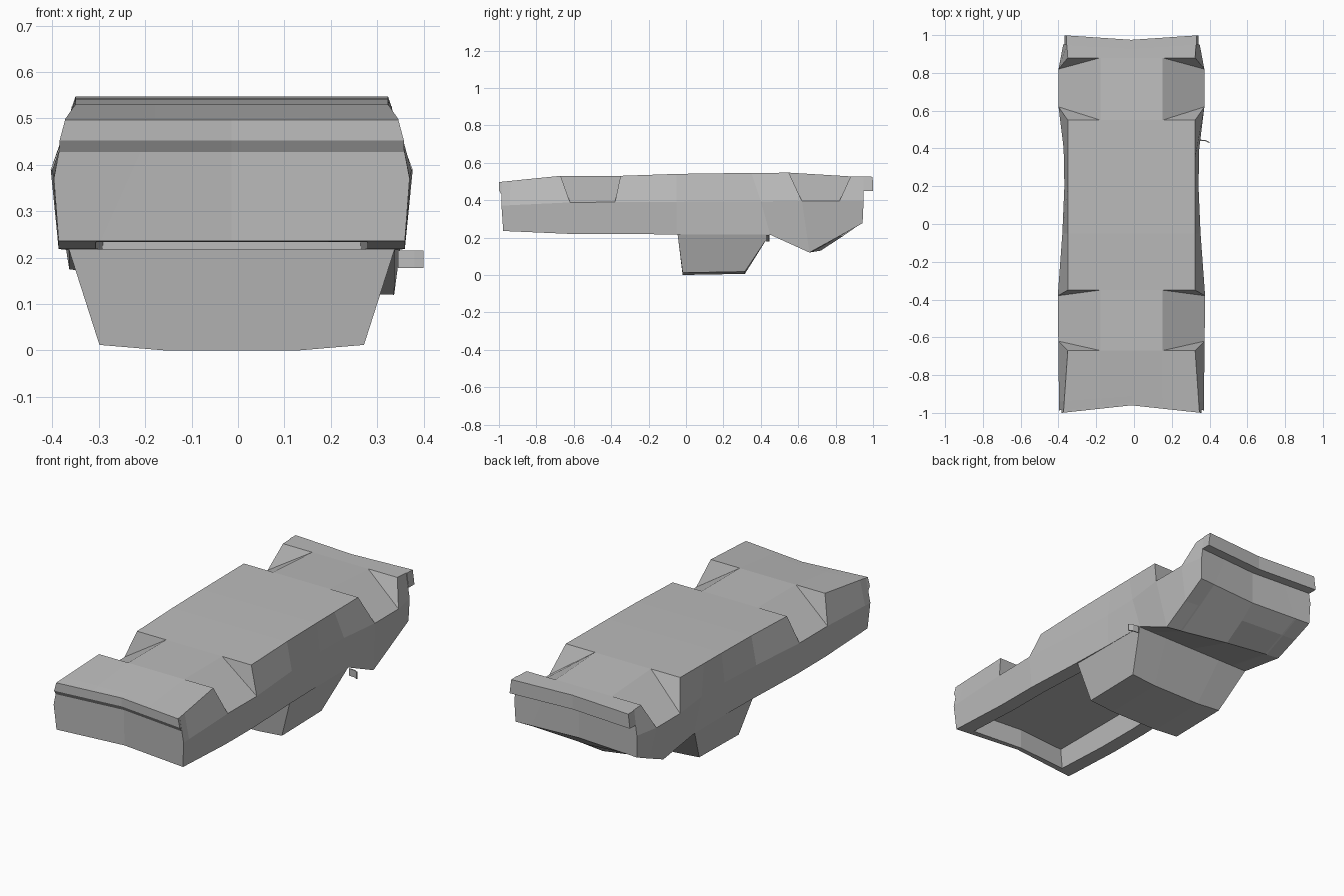
import bpy
import bmesh

cube = bpy.data.objects.get("Cube")
if cube:
    bpy.data.objects.remove(cube, do_unlink=True)

CENTRE = -0.0135

paint = bpy.data.materials.new("plain grey")
paint.use_nodes = True
grey = (0.5, 0.5, 0.5, 1)
paint.diffuse_color = grey
paint.node_tree.nodes["Principled BSDF"].inputs["Base Color"].default_value = grey


def loft(name, rings, caps, offset=CENTRE):
    """Skin closed rings of points, merging points that coincide."""
    bm = bmesh.new()
    verts = {}

    def vert(p):
        key = tuple(round(c, 5) for c in p)
        if key not in verts:
            verts[key] = bm.verts.new(key)
        return verts[key]

    def face(points):
        unique = list(dict.fromkeys(vert(p) for p in points))
        if len(unique) > 2 and not bm.faces.get(unique):
            bm.faces.new(unique)

    count = len(rings[0])
    for a, b in zip(rings, rings[1:]):
        for i in range(count):
            j = (i + 1) % count
            face((a[i], a[j], b[j], b[i]))
    for ring in (rings[0], rings[-1]):
        for cap in caps:
            face([ring[i] for i in cap])
    bmesh.ops.recalc_face_normals(bm, faces=bm.faces)
    mesh = bpy.data.meshes.new(name)
    bm.to_mesh(mesh)
    bm.free()
    mesh.materials.append(paint)
    obj = bpy.data.objects.new(name, mesh)
    obj.location.x = offset
    bpy.context.collection.objects.link(obj)
    return obj


def curve(keys):
    """Piecewise linear function through (y, value) keys."""
    def value(y):
        for (y0, v0), (y1, v1) in zip(keys, keys[1:]):
            if y <= y1:
                t = max(0, (y - y0) / (y1 - y0))
                return v0 + t * (v1 - v0)
        return keys[-1][1]
    return value


# Long outlines of the overturned body
top_z = curve([(-1, .497), (-.67, .53), (-.35, .53), (0, .542), (.55, .547), (.88, .527), (1, .525)])
mid_z = curve([(-1, .37), (-.62, .388), (.62, .395)])
low_z = curve([(-1, .237), (-.7, .22), (.45, .215), (.72, .13), (.95, .28)])
top_w = curve([(-1, .36), (-.67, .337), (.88, .337), (1, .345)])
mid_w = curve([(-1, .383), (-.38, .39), (-.1, .368), (.2, .355), (.45, .36), (.62, .386), (.82, .386), (1, .352)])
low_w = curve([(-1, .373), (-.38, .373), (-.1, .36), (.2, .352), (.72, .35), (.95, .358)])
crumple = curve([(.45, 0), (.72, 1), (.94, 0)])
ARCH_X, BED_Z = .165, .34


def bow(x, amount):
    """Pull the middle of an end inward."""
    return amount * (1 - abs(x) / .37)


def body_ring(yt, ym, yl, arch=False, deep=False, bend=0):
    zl, w = low_z(yl), low_w(yl)
    floor = BED_Z if deep else zl

    def half(s):
        edge = ARCH_X if arch else top_w(yt)
        # the hood fold is bent differently on each side
        dy, dz = (-.06, -.01) if s > 0 else (-.01, .045)
        dy, dz = dy * crumple(yl), dz * crumple(yl)
        rim = w - .08
        k = rim / w
        return [(s * ARCH_X, yt, top_z(yt)),
                (s * edge, yt, top_z(yt)),
                (s * mid_w(ym), ym, mid_z(ym)),
                (s * w, yl + dy, zl + dz),
                (s * rim, yl + dy * k, zl + dz * k),
                (s * (rim - .01), yl + dy * k, floor + dz * k)]

    ring = [(0, yt, top_z(yt))] + half(1) + [(0, yl, floor)] + half(-1)[::-1]
    return [(x, y + bow(x, bend), z) for x, y, z in ring]


# Body with sunken bed, sloped wheel wells and folded hood
rings = [body_ring(-.985, -.985, -.977, bend=.04)]
rings += [body_ring(-.94, -.94, -.94, deep=d, bend=.03) for d in (False, True)]
rings += [body_ring(-.67, -.62, -.62, a, True) for a in (False, True)]
rings += [body_ring(-.35, -.38, -.38, a, True) for a in (True, False)]
rings += [body_ring(-.05, -.05, -.05, deep=d) for d in (True, False)]
rings += [body_ring(.2, .2, .2), body_ring(.35, .4, .45)]
rings += [body_ring(.55, .62, .72, a) for a in (False, True)]
rings += [body_ring(.88, .82, .84, a) for a in (True, False)]
rings += [body_ring(.95, .95, .945, bend=-.025)]
loft("truck_body", rings,
     [(0, 1, 6, 7), (1, 2, 3, 4, 5, 6), (0, 7, 8, 13), (13, 8, 9, 10, 11, 12)])


# Cab, tapering to a slightly crowned roof
def cab_loop(w, back, front, z, crown):
    xs = (-w, -w / 2, w / 2, w)
    zs = (z, z - crown, z - crown, z)
    rear = [(x, back, h) for x, h in zip(xs, zs)]
    nose = [(x, front, h + crown / 2) for x, h in zip(xs, zs)]
    return rear + nose[::-1]


loft("cab", [cab_loop(.351, -.045, .448, .218, 0), cab_loop(.285, -.018, .315, .012, .012)],
     [(0, 1, 6, 7), (1, 2, 5, 6), (2, 3, 4, 5)])


# Overhanging lips at both ends
def lip(name, inner, outer, under, edge, w_low, w_top, bend):
    def section(s):
        ring = [(s * w_low, inner, under), (s * w_low, outer, edge),
                (s * w_top, outer, top_z(outer)), (s * w_top, inner, top_z(inner))]
        return [(x, y + bow(x, bend), z) for x, y, z in ring]
    loft(name, [section(s) for s in (-1, 0, 1)], [(0, 1, 2, 3)])


lip("tail_lip", -.985, -1, .428, .452, .371, .359, .04)
lip("nose_lip", .95, 1, .45, .45, .355, .345, -.025)

# Single side mirror
loft("side_mirror",
     [[(x, y, z) for y, z in ((y0, .178), (y0 + .006, .178), (y0 + .006, .215), (y0, .215))]
      for x, y0 in ((.345, .441), (.38, .438), (.4, .428))],
     [(0, 1, 2, 3)], offset=0)
